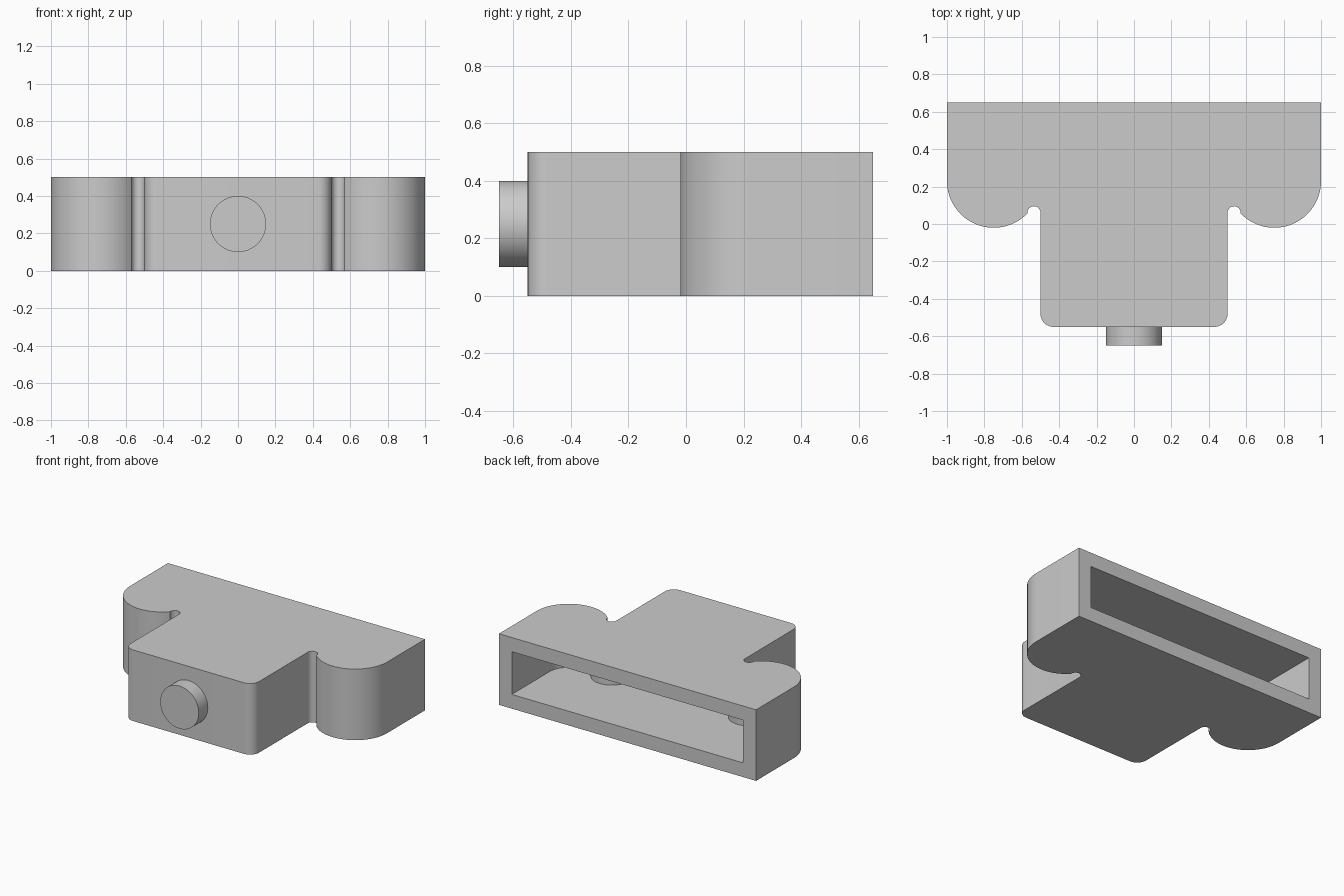
import bpy, bmesh, math

if "Cube" in bpy.data.objects:
    bpy.data.objects.remove(bpy.data.objects["Cube"])

grey = bpy.data.materials.new("plain_grey")
grey.use_nodes = True
grey.diffuse_color = (0.6, 0.6, 0.6, 1)
grey.node_tree.nodes["Principled BSDF"].inputs["Base Color"].default_value = grey.diffuse_color


def arc(cx, cy, r, start, end, steps):
    angles = [math.radians(start + (end - start) * i / steps) for i in range(steps + 1)]
    return [(cx + r * math.cos(a), cy + r * math.sin(a)) for a in angles]


def outline(inset, back, lobe_end, notch_start):
    """Right half of the plan shape, shrunk by the inset, then mirrored."""
    half = [(1 - inset, back)]
    half += arc(0.75, 0.23, 0.25 - inset, 0, lobe_end, 32)
    half += arc(0.535, 0.06, 0.035 + inset, notch_start, 180, 16)[0 if inset else 1:]
    corner = max(0.07 - inset, 0)
    x, y = 0.5 - inset, -0.55 + inset
    half += arc(x - corner, y + corner, corner, 0, -90, 10) if corner else [(x, y)]
    return half + [(-px, py) for px, py in reversed(half)]


def prism(name, points, z0, z1):
    bm = bmesh.new()
    base = bm.faces.new([bm.verts.new((x, y, z0)) for x, y in points])
    top = bmesh.ops.extrude_face_region(bm, geom=[base])["geom"]
    bmesh.ops.translate(bm, vec=(0, 0, z1 - z0),
                        verts=[v for v in top if isinstance(v, bmesh.types.BMVert)])
    bmesh.ops.remove_doubles(bm, verts=bm.verts, dist=0.0005)
    bmesh.ops.recalc_face_normals(bm, faces=bm.faces)
    mesh = bpy.data.meshes.new(name)
    bm.to_mesh(mesh)
    bm.free()
    mesh.materials.append(grey)
    obj = bpy.data.objects.new(name, mesh)
    bpy.context.collection.objects.link(obj)
    return obj


def smooth(obj):
    bpy.ops.object.select_all(action="DESELECT")
    obj.select_set(True)
    bpy.context.view_layer.objects.active = obj
    bpy.ops.object.shade_smooth_by_angle(angle=math.radians(30))


# Housing: lobed body hollowed out through the back
housing = prism("housing", outline(0, 0.65, -136, 0), 0, 0.5)
cavity = prism("cavity_cutter", outline(0.1, 0.75, -126.6, 21.4), 0.1, 0.4)
cut = housing.modifiers.new("hollow", "BOOLEAN")
cut.object = cavity
cut.operation = "DIFFERENCE"
cut.solver = "EXACT"
bpy.context.view_layer.objects.active = housing
bpy.ops.object.modifier_apply(modifier=cut.name)
bpy.data.objects.remove(cavity)
smooth(housing)

# Round button on the front
bpy.ops.mesh.primitive_cylinder_add(vertices=64, radius=0.15, depth=0.1,
                                    location=(0, -0.6, 0.25), rotation=(math.pi / 2, 0, 0))
button = bpy.context.object
button.name = "front_button"
button.data.materials.append(grey)
smooth(button)
